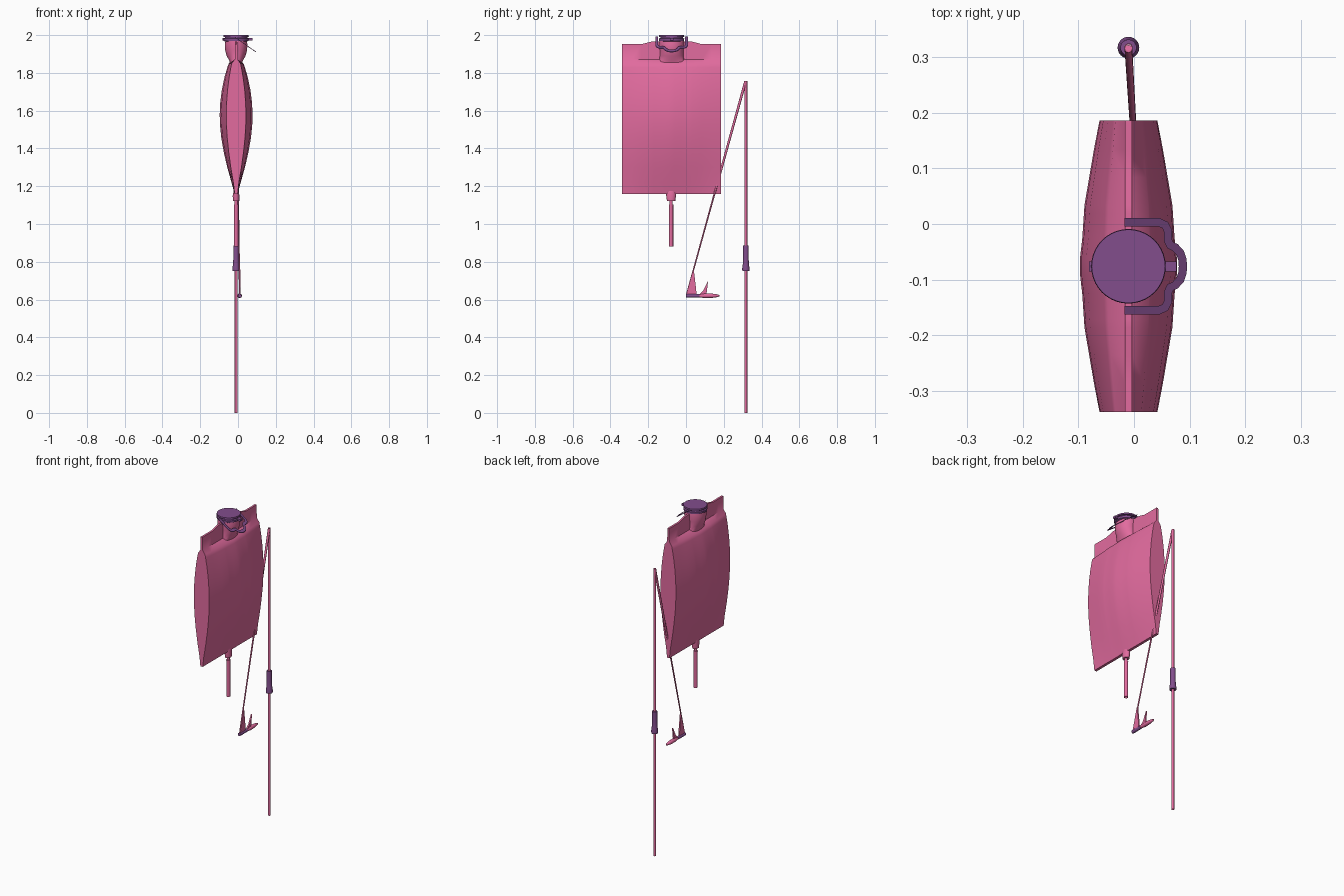
import bpy, bmesh, math
from mathutils import Vector

if "Cube" in bpy.data.objects:
    bpy.data.objects.remove(bpy.data.objects["Cube"])

CX, CY = -0.01, -0.076      # axis of the pouch, neck and outlet


def material(name, rgb):
    m = bpy.data.materials.new(name)
    m.diffuse_color = (*rgb, 1)
    m.use_nodes = True
    m.node_tree.nodes["Principled BSDF"].inputs["Base Color"].default_value = m.diffuse_color
    return m


PINK = material("pink", (0.76, 0.148, 0.345))
PURPLE = material("purple", (0.225, 0.075, 0.265))


def finish(name, bm, mat, angle=35):
    bmesh.ops.recalc_face_normals(bm, faces=bm.faces)
    me = bpy.data.meshes.new(name)
    bm.to_mesh(me)
    bm.free()
    me.materials.append(mat)
    ob = bpy.data.objects.new(name, me)
    bpy.context.collection.objects.link(ob)
    bpy.ops.object.select_all(action='DESELECT')
    ob.select_set(True)
    bpy.context.view_layer.objects.active = ob
    bpy.ops.object.shade_smooth_by_angle(angle=math.radians(angle))
    return ob


def loft(name, rings, mat, caps=True, loop=False, angle=35):
    """Skin a list of equally long closed point rings."""
    bm = bmesh.new()
    vs = [[bm.verts.new(p) for p in ring] for ring in rings]
    pairs = list(zip(vs, vs[1:])) + ([(vs[-1], vs[0])] if loop else [])
    for a, b in pairs:
        n = len(a)
        for i in range(n):
            j = (i + 1) % n
            bm.faces.new((a[i], a[j], b[j], b[i]))
    if caps and not loop:
        bm.faces.new(vs[0])
        bm.faces.new(vs[-1])
    return finish(name, bm, mat, angle)


def lathe(name, profile, x, y, mat, n=32, loop=False):
    """Profile entries are (z, radius) or (z, x radius, y radius)."""
    rings = []
    for z, *r in profile:
        rings.append([(x + r[0] * math.cos(2 * math.pi * i / n),
                       y + r[-1] * math.sin(2 * math.pi * i / n), z) for i in range(n)])
    return loft(name, rings, mat, loop=loop)


def rod(name, stations, mat, n=12):
    """Round bar through (point, radius) stations along one straight axis."""
    pts = [Vector(p) for p, r in stations]
    d = (pts[-1] - pts[0]).normalized()
    u = d.cross(Vector((1, 0, 0))).normalized()
    v = d.cross(u)
    return loft(name, [[p + r * (u * math.cos(2 * math.pi * i / n) + v * math.sin(2 * math.pi * i / n))
                        for i in range(n)] for p, (_, r) in zip(pts, stations)], mat)


def plate(name, outline, x, thick, mat):
    """Flat plate with a y-z outline."""
    return loft(name, [[(x + s * thick / 2, y, z) for y, z in outline] for s in (-1, 1)], mat)


# Pouch: lens-shaped sections along y, with a thin sealed flap on top
levels = [(1.16, 0.10), (1.22, 0.28), (1.30, 0.54), (1.38, 0.75), (1.46, 0.91), (1.53, 0.985),
          (1.58, 1.0), (1.64, 0.97), (1.71, 0.87), (1.78, 0.70), (1.83, 0.53), (1.85, 0.45)]
sections = [(0.262, 0.052), (0.21, 0.062), (0.16, 0.0705), (0.11, 0.079), (0.095, 0.08),
            (0.05, 0.083), (0.015, 0.087)]
sections = [(-d, w) for d, w in sections] + [(d, w) for d, w in reversed(sections)]
rings = []
for d, w in sections:
    top = 1.952 if abs(d) > 0.12 else 1.965
    side = [(max(w * k, 0.008), z) for z, k in levels] + [(0.007, 1.872), (0.006, top)]
    rings.append([(CX + h, CY + d, z) for h, z in side] +
                 [(CX - h, CY + d, z) for h, z in reversed(side)])
loft("pouch", rings, PINK, angle=40)

# Filling neck, flared where it joins the pouch
lathe("neck", [(1.84, 0.028, 0.105), (1.85, 0.032, 0.09), (1.865, 0.036, 0.068), (1.89, 0.05, 0.063),
               (1.92, 0.058, 0.063), (1.95, 0.06, 0.067), (1.975, 0.055, 0.064)], CX, CY, PINK)

# Screw cap with collar and hinge nubs
lathe("cap", [(1.965, 0.056), (1.97, 0.066), (1.982, 0.067), (1.985, 0.06),
              (1.989, 0.06), (1.991, 0.067), (2.0, 0.066)], CX, CY, PURPLE, 40)
for name, x in (("cap_tab", -0.074), ("cap_latch", 0.063)):
    plate(name, [(CY - 0.009, 1.972), (CY + 0.009, 1.972), (CY + 0.009, 1.985), (CY - 0.009, 1.985)],
          x, 0.014 if x < 0 else 0.026, PURPLE)

# Tilted pull handle: a mirrored ribbon around the cap
half = [(-0.017, 0.079), (0.03, 0.079), (0.045, 0.079), (0.056, 0.074), (0.061, 0.064),
        (0.061, 0.047), (0.065, 0.038), (0.074, 0.034), (0.083, 0.024), (0.087, 0.012), (0.088, 0)]
path = [Vector(p) for p in half] + [Vector((x, -d)) for x, d in reversed(half[:-1])]
rings = []
for i, p in enumerate(path):
    t = (path[min(i + 1, len(path) - 1)] - path[max(i - 1, 0)]).normalized()
    nrm = Vector((-t.y, t.x)) * 0.0075
    ring = []
    for s, h in ((1, 0.002), (-1, 0.002), (-1, -0.002), (1, -0.002)):
        q = p + nrm * s
        ring.append((q.x, CY + q.y, 1.988 - 0.7 * (q.x + 0.015) + h))
    rings.append(ring)
loft("pull_handle", rings, PURPLE)

# Outlet port and short drip tube below the pouch
lathe("outlet_port", [(1.10, 0.008), (1.122, 0.008), (1.1221, 0.017, 0.022), (1.15, 0.018, 0.026),
                      (1.18, 0.012, 0.028)], CX, -0.079, PINK, 20)
lathe("drip_tube", [(0.88, 0.0115), (1.095, 0.0115), (1.104, 0.012), (1.104, 0.008),
                    (0.88, 0.008)], CX, -0.079, PINK, 20, loop=True)

# Long hanging tube, hollow, with a flared sleeve
TY = 0.317
lathe("hanging_tube", [(0, 0.0075), (1.757, 0.0075), (1.757, 0.0055), (0, 0.0055)],
      CX, TY, PINK, 16, loop=True)
lathe("sleeve", [(0.752, 0.019), (0.765, 0.0195), (0.785, 0.0165), (0.82, 0.0145), (0.885, 0.0145),
                 (0.885, 0.0075), (0.752, 0.0075)], CX, TY, PURPLE, 24, loop=True)

# Slanted tube running down to the connector
a, b = Vector((CX, 0.315, 1.755)), Vector((0.009, 0.003, 0.625))
rod("slanted_tube", [(a, 0.007), (a.lerp(b, 0.42), 0.006), (a.lerp(b, 0.55), 0.0045), (b, 0.0035)], PINK)

# Connector: purple grip, pink tapered tip, two fins
X = 0.009
rod("connector_grip", [((X, 0.0, 0.62), 0.010), ((X, 0.072, 0.62), 0.009)], PURPLE, 16)
rod("connector_tip", [((X, 0.07, 0.62), 0.008), ((X, 0.10, 0.62), 0.012), ((X, 0.14, 0.62), 0.011),
                      ((X, 0.168, 0.62), 0.007), ((X, 0.178, 0.62), 0.003)], PINK, 16)
plate("tall_fin", [(0.004, 0.625), (0.056, 0.625), (0.053, 0.66), (0.041, 0.76), (0.034, 0.74)], X, 0.008, PINK)
plate("short_fin", [(0.068, 0.625), (0.108, 0.625), (0.117, 0.70), (0.092, 0.648)], X, 0.008, PINK)
